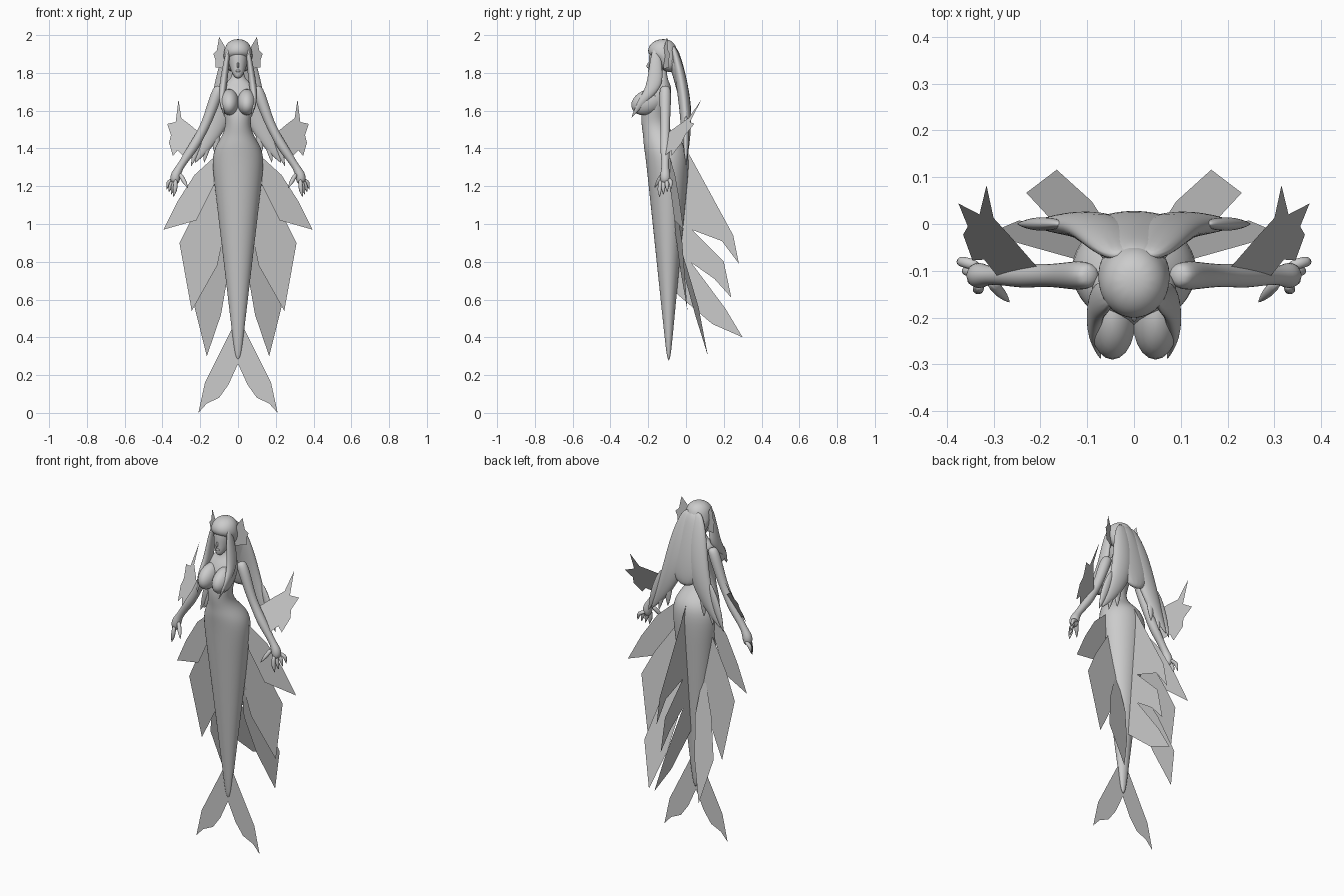
import bpy
import bmesh
import math
from mathutils import Vector, Quaternion

default_cube = bpy.data.objects.get("Cube")
if default_cube:
    bpy.data.objects.remove(default_cube, do_unlink=True)

# One plain grey for the whole figure
shade = (.6, .6, .6, 1)
grey = bpy.data.materials.new("plain grey")
grey.use_nodes = True
grey.diffuse_color = shade
grey.node_tree.nodes["Principled BSDF"].inputs["Base Color"].default_value = shade


def finish(name, bm, mirrored=False, smooth=True, subdivide=0):
    """Turn a bmesh into a named object, optionally mirrored across x."""
    bmesh.ops.recalc_face_normals(bm, faces=bm.faces)
    mesh = bpy.data.meshes.new(name)
    bm.to_mesh(mesh)
    bm.free()
    mesh.materials.append(grey)
    if smooth:
        mesh.shade_smooth()
    obj = bpy.data.objects.new(name, mesh)
    bpy.context.collection.objects.link(obj)
    if subdivide:
        subdivision = obj.modifiers.new("Subdivision", 'SUBSURF')
        subdivision.levels = subdivision.render_levels = subdivide
    if mirrored:
        mirror = obj.modifiers.new("Mirror", 'MIRROR')
        mirror.use_mirror_merge = False


def add_loft(bm, sections, sides=12, turn=Quaternion()):
    """Skin elliptical sections given as (centre, radius a, radius b)."""
    rings = []
    for centre, a, b in sections:
        ring = []
        for i in range(sides):
            angle = math.tau * i / sides
            offset = Vector((a * math.cos(angle), b * math.sin(angle), 0))
            ring.append(bm.verts.new(Vector(centre) + turn @ offset))
        rings.append(ring)
    for low, high in zip(rings, rings[1:]):
        for i in range(sides):
            j = (i + 1) % sides
            bm.faces.new((low[i], low[j], high[j], high[i]))
    bm.faces.new(rings[0][::-1])
    bm.faces.new(rings[-1])


def central_loft(name, rows):
    """Level loft on the centre line from rows (z, half width, front y, back y)."""
    bm = bmesh.new()
    add_loft(bm, [((0, (front + back) / 2, z), width, (back - front) / 2)
                  for z, width, front, back in rows])
    finish(name, bm, subdivide=2)


def hair_strand(name, path, width, depth):
    """Mirrored lock of hair that swells, then tapers to a point."""
    bm = bmesh.new()
    sections = []
    for i, point in enumerate(path):
        t = i / (len(path) - 1)
        swell = max(.03, math.sin(math.pi * (.15 + .85 * t)))
        sections.append((point, width * swell, depth * swell))
    add_loft(bm, sections)
    finish(name, bm, mirrored=True, subdivide=2)


def add_limb(bm, points, radii):
    """Round limb with rings square to its overall direction."""
    axis = Vector(points[-1]) - Vector(points[0])
    turn = axis.to_track_quat('Z', 'Y')
    add_loft(bm, [(p, r, r) for p, r in zip(points, radii)], 8, turn)


def ellipsoid(name, centre, radii, tilt=0, mirrored=False):
    bm = bmesh.new()
    bmesh.ops.create_uvsphere(bm, u_segments=20, v_segments=12, radius=1)
    turn = Quaternion((1, 0, 0), tilt)
    for v in bm.verts:
        scaled = Vector([c * r for c, r in zip(v.co, radii)])
        v.co = Vector(centre) + turn @ scaled
    finish(name, bm, mirrored)


def sheet(name, points, mirrored):
    """Thin flat-shaded membrane from an outline."""
    bm = bmesh.new()
    bm.faces.new([bm.verts.new(p) for p in points])
    bmesh.ops.triangulate(bm, faces=bm.faces[:])
    finish(name, bm, mirrored, smooth=False)


def side_fin(name, outline, base, along_x=0, along_z=0):
    """Mirrored fin: an (x, z) outline laid on a sloping plane."""
    points = [(x, base + along_x * x + along_z * z, z) for x, z in outline]
    sheet(name, points, mirrored=True)


# Tail: an even taper from hips to fluke, leaning forward as it rises
def tail_row(z):
    return z, .124 * z - .02, -.07 - .11 * z, .1 * z - .11


tail_rows = [tail_row(.27 + .18 * i) for i in range(7)]

# Torso and neck continue the tail's skin
torso_rows = [
    (1.42, .12, -.23, 0), (1.47, .085, -.23, -.06), (1.53, .065, -.24, -.1),
    (1.6, .08, -.24, -.1), (1.7, .1, -.21, -.07), (1.74, .085, -.18, -.08),
    (1.77, .03, -.16, -.1), (1.85, .03, -.16, -.1)]
central_loft("body_and_tail", tail_rows + torso_rows)
ellipsoid("breasts", (.046, -.203, 1.645), (.05, .09, .065), .4, mirrored=True)

# Head and face
central_loft("head", [
    (1.77, .01, -.19, -.16), (1.79, .03, -.2, -.14), (1.84, .05, -.2, -.07),
    (1.91, .06, -.2, -.06), (1.96, .03, -.17, -.08)])
ellipsoid("nose", (0, -.198, 1.84), (.006, .01, .016), -.3)
ellipsoid("lips", (0, -.195, 1.81), (.014, .006, .006))

# Hair: cap with a fringe, front locks, and a mane splitting into two long lobes
central_loft("hair_cap", [
    (1.8, .07, -.13, -.04), (1.88, .08, -.17, -.03), (1.9, .08, -.21, -.04),
    (1.95, .07, -.2, -.05), (1.98, .03, -.15, -.09)])
central_loft("mane", [
    (1.95, .04, -.12, -.05), (1.87, .08, -.1, -.02), (1.75, .1, -.06, .01),
    (1.62, .11, -.03, .03), (1.52, .05, -.01, .03)])
hair_strand("front_locks", [
    (.05, -.16, 1.94), (.07, -.16, 1.8), (.08, -.17, 1.72),
    (.09, -.23, 1.65), (.07, -.29, 1.56)], .022, .045)
hair_strand("back_hair", [
    (.03, -.07, 1.95), (.05, -.03, 1.8), (.08, 0, 1.6),
    (.16, 0, 1.42), (.23, 0, 1.32)], .075, .035)
for label, x, z in (("outer", .25, 1.3), ("middle", .18, 1.32), ("inner", .12, 1.36)):
    root = Vector((.08 + .3 * x, 0, 1.58))
    tip = Vector((x, 0, z))
    hair_strand(label + "_hair_strands", [root, root.lerp(tip, .5), tip], .035, .02)

# Arms hang out sideways at one depth
arm_y = -.11
arm_rows = [(.09, 1.73, .024), (.11, 1.7, .037), (.16, 1.55, .028), (.2, 1.47, .026),
            (.24, 1.4, .031), (.31, 1.3, .017), (.33, 1.26, .033), (.34, 1.21, .026)]
arm = bmesh.new()
add_limb(arm, [(x, arm_y, z) for x, z, r in arm_rows], [r for x, z, r in arm_rows])
finish("arms", arm, mirrored=True, subdivide=2)

# Four clawed fingers fan out below the palm, with the thumb in front
hand = bmesh.new()
finger_radii = (.013, .013, .01, .001)
for i in range(4):
    tip = Vector((.378 - .012 * i, -.08 - .02 * i, 1.18 - .013 * i))
    base = Vector((.33, -.09 - .014 * i, 1.24))
    knuckle = tip + Vector((-.01, 0, .045))
    add_limb(hand, [base, knuckle, knuckle.lerp(tip, .4), tip], finger_radii)
base, tip = Vector((.31, -.12, 1.27)), Vector((.265, -.168, 1.19))
add_limb(hand, [base.lerp(tip, t) for t in (0, .5, .7, 1)], finger_radii)
finish("clawed_fingers", hand, mirrored=True, subdivide=1)

# Scalloped fins on head and forearms
side_fin("ear_fins", [
    (.06, 1.82), (.07, 1.94), (.1, 1.99), (.11, 1.92), (.13, 1.9),
    (.12, 1.87), (.12, 1.83)], -.15, along_x=.5)
side_fin("forearm_fins", [
    (.2, 1.48), (.26, 1.53), (.3, 1.56), (.315, 1.66), (.33, 1.54), (.375, 1.53),
    (.355, 1.47), (.365, 1.43), (.345, 1.36), (.32, 1.39), (.28, 1.35)],
    -1.118, along_x=.65, along_z=.6)

# Layered side fins from hip to tail
side_fin("hip_fins", [
    (.12, 1.36), (.23, 1.26), (.32, 1.12), (.395, .97), (.22, 1.02), (.13, 1.2)],
    -.12, along_x=.27)
side_fin("middle_side_fins", [
    (.1, 1.25), (.24, 1.04), (.31, .9), (.245, .54), (.11, .78), (.08, .92)],
    .03, along_x=.13, along_z=-.1)
side_fin("lower_side_fins", [
    (.07, 1), (.17, .78), (.23, .56), (.165, .3), (.09, .52), (.05, .75)],
    .155, along_x=.2, along_z=-.24)

# Three upright fins down the back, outlined as (y, z)
back_fins = {
    "upper": [(0, 1.4), (.25, .94), (.28, .79), (.19, .91), (-.05, 1)],
    "middle": [(-.05, 1.05), (.2, .8), (.24, .61), (.15, .71), (-.05, .85)],
    "lower": [(-.05, .9), (.21, .55), (.3, .4), (.14, .47), (-.06, .64)],
}
for label, outline in back_fins.items():
    sheet(label + "_back_fin", [(0, y, z) for y, z in outline], mirrored=False)

# Flat forked fluke
side_fin("tail_fluke", [
    (0, .45), (.03, .45), (.085, .34), (.175, .16), (.21, 0),
    (.165, .05), (.1, .08), (.05, .15), (0, .26)], -.095)
